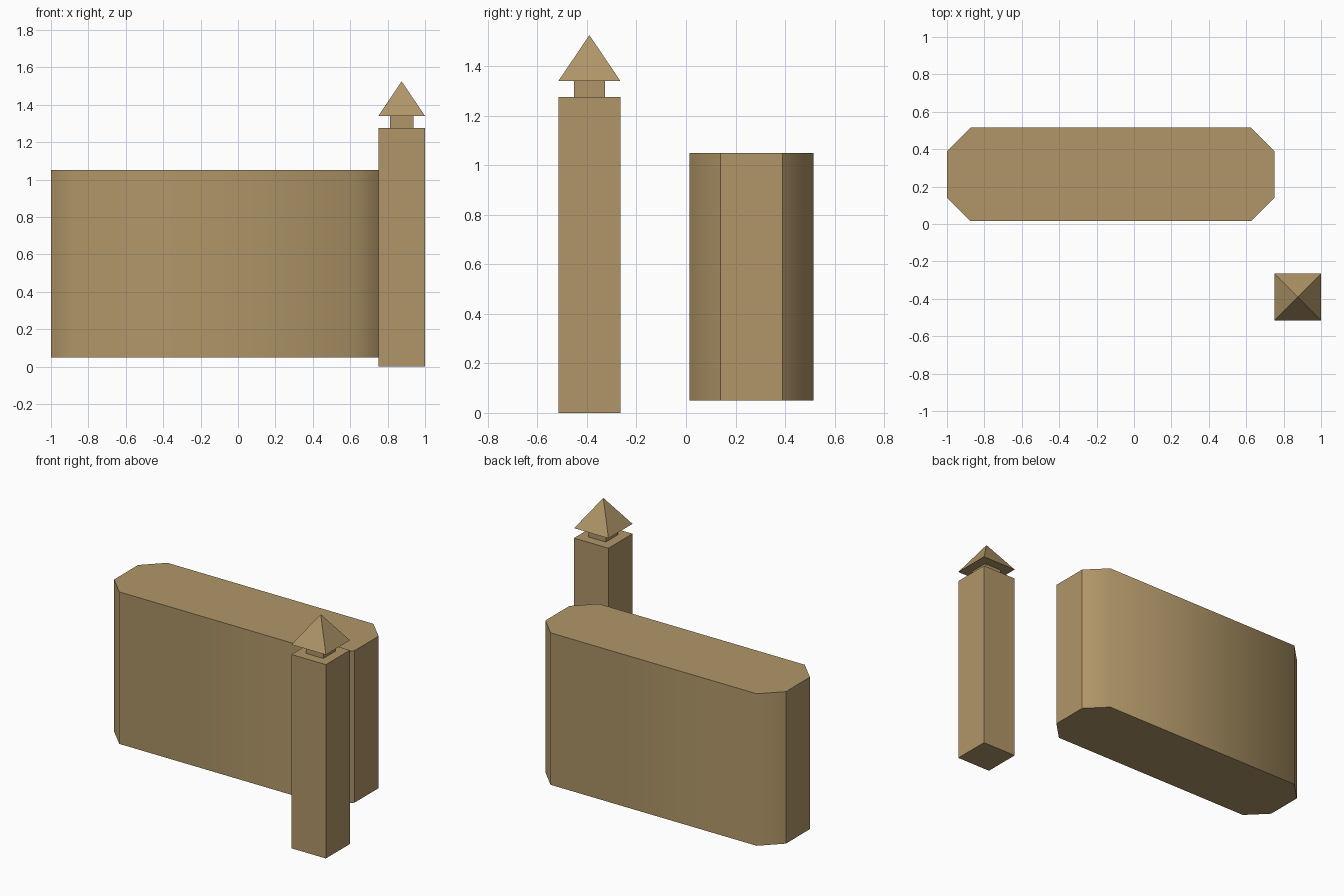
import bpy, bmesh

if "Cube" in bpy.data.objects:
    bpy.data.objects.remove(bpy.data.objects["Cube"])

tan = bpy.data.materials.new("tan")
tan.diffuse_color = (0.434, 0.305, 0.138, 1)
tan.use_nodes = True
tan.node_tree.nodes["Principled BSDF"].inputs["Base Color"].default_value = tan.diffuse_color


def prism(name, outline, z0, z1):
    """Extrude a flat outline from z0 up to z1."""
    bm = bmesh.new()
    base = bm.faces.new([bm.verts.new((x, y, z0)) for x, y in outline])
    ext = bmesh.ops.extrude_face_region(bm, geom=[base], use_keep_orig=True)
    for v in ext["geom"]:
        if isinstance(v, bmesh.types.BMVert):
            v.co.z = z1
    bmesh.ops.recalc_face_normals(bm, faces=bm.faces)
    return finish(name, bm)


def finish(name, bm):
    mesh = bpy.data.meshes.new(name)
    bm.to_mesh(mesh)
    bm.free()
    mesh.materials.append(tan)
    obj = bpy.data.objects.new(name, mesh)
    bpy.context.collection.objects.link(obj)
    return obj


def square(cx, cy, h):
    return [(cx - h, cy - h), (cx + h, cy - h), (cx + h, cy + h), (cx - h, cy + h)]


# Large block with chamfered upright corners
x0, x1, y0, y1, c = -1.0, 0.75, 0.015, 0.515, 0.125
block = prism("chamfered_block", [
    (x0 + c, y0), (x1 - c, y0), (x1, y0 + c), (x1, y1 - c),
    (x1 - c, y1), (x0 + c, y1), (x0, y1 - c), (x0, y0 + c)], 0.05, 1.05)

# Long sides blend smoothly into the chamfers; caps and ends stay flat
bm = bmesh.new()
bm.from_mesh(block.data)
for f in bm.faces:
    f.smooth = abs(f.normal.y) > 0.5
for e in bm.edges:
    e.smooth = all(f.smooth for f in e.link_faces)
bm.to_mesh(block.data)
bm.free()

# Square post and its narrow neck
px, py = 0.875, -0.39
prism("post", square(px, py, 0.125), 0.0, 1.275)
prism("post_neck", square(px, py, 0.0625), 1.275, 1.34)

# Pyramid cap
bm = bmesh.new()
ring = [bm.verts.new((x, y, 1.34)) for x, y in square(px, py, 0.125)]
tip = bm.verts.new((px, py, 1.525))
bm.faces.new(ring)
for i in range(4):
    bm.faces.new((ring[i], ring[(i + 1) % 4], tip))
bmesh.ops.recalc_face_normals(bm, faces=bm.faces)
finish("pyramid_cap", bm)
